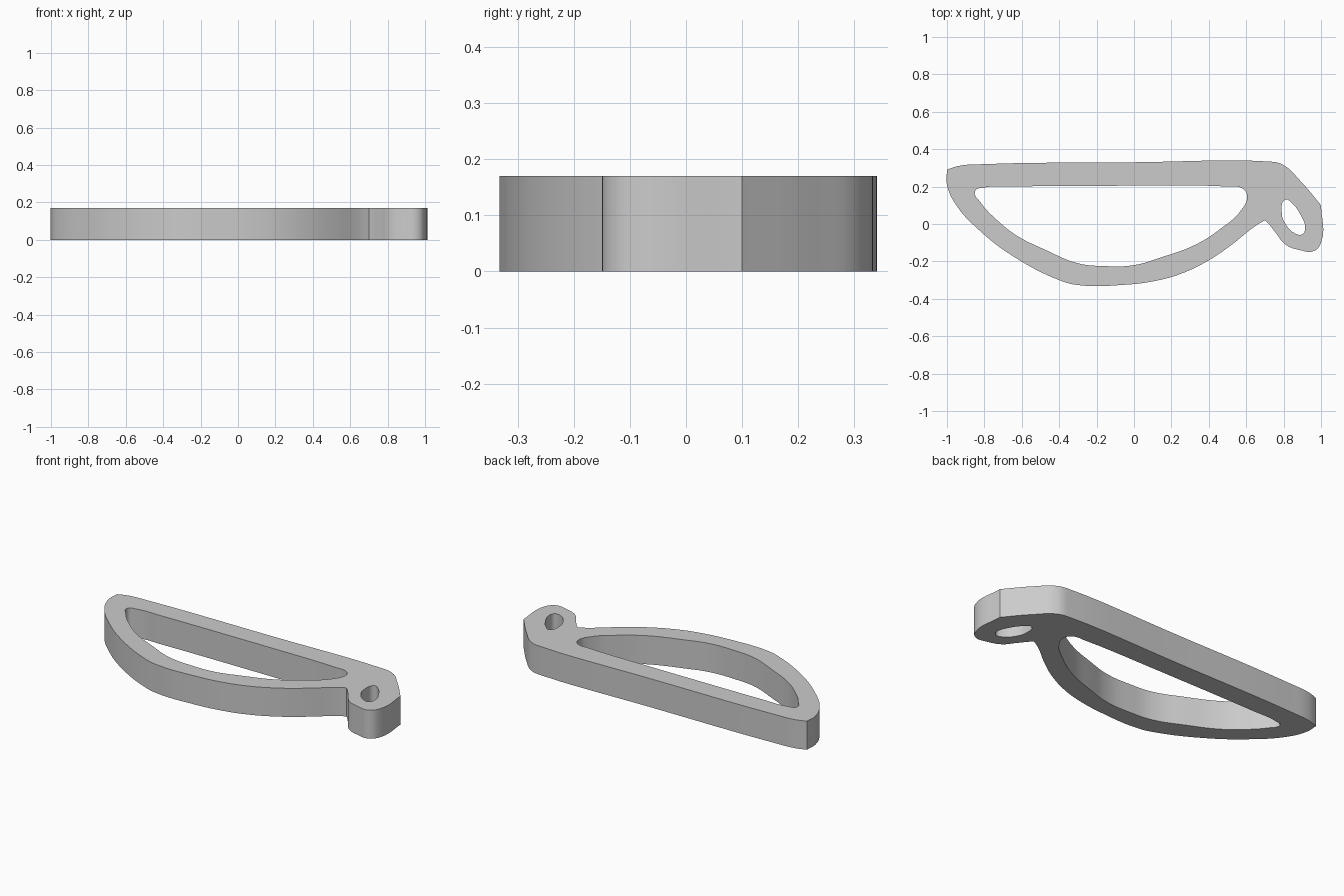
import bpy
import bmesh
import math

THICKNESS = 0.17

# Remove the default object
cube = bpy.data.objects.get("Cube")
if cube:
    bpy.data.objects.remove(cube, do_unlink=True)


def make_material(name, color):
    material = bpy.data.materials.new(name)
    material.use_nodes = True
    material.diffuse_color = color
    shader = next(n for n in material.node_tree.nodes if n.type == 'BSDF_PRINCIPLED')
    shader.inputs["Base Color"].default_value = color
    return material


def add_loop(curve, points, corners=()):
    """Add a closed rounded outline; points listed in corners stay sharp."""
    spline = curve.splines.new('BEZIER')
    spline.bezier_points.add(len(points) - 1)
    spline.use_cyclic_u = True
    spline.resolution_u = 6
    for index, (knot, (x, y)) in enumerate(zip(spline.bezier_points, points)):
        knot.co = (x, y, 0)
        handle = 'VECTOR' if index in corners else 'AUTO'
        knot.handle_left_type = knot.handle_right_type = handle


# Outer edge: straight back bar, lug on the left end, bowed front bar
outer_edge = [
    (-1, .29), (-.94, .31), (-.8, .32), (0, .33), (.7, .335), (.79, .32),
    (.89, .23), (1, .1), (1, -.1), (.96, -.145), (.89, -.14), (.81, -.11),
    (.76, -.05), (.72, 0), (.7, .02), (.65, -.01), (.51, -.12), (.39, -.2),
    (.24, -.27), (.11, -.305), (-.05, -.325), (-.31, -.325), (-.4, -.3),
    (-.65, -.17), (-.82, -.04), (-.95, .1), (-1, .21)]

# Large window between the two bars
window_edge = [
    (-.85, .175), (-.8, .195), (-.65, .2), (0, .205), (.5, .2), (.58, .19),
    (.605, .15), (.57, .07), (.47, -.02), (.33, -.11), (.14, -.18),
    (0, -.22), (-.16, -.225), (-.3, -.21), (-.47, -.14), (-.63, -.06),
    (-.72, .01), (-.82, .115)]

# Slanted oval eyelet in the lug
eyelet_edge = [
    (.81, .13), (.845, .11), (.89, .05), (.915, -.02), (.9, -.055),
    (.86, -.05), (.81, 0), (.79, .06)]

# Extruded profile with both openings
profile = bpy.data.curves.new("handle_frame", 'CURVE')
profile.dimensions = '2D'
profile.fill_mode = 'BOTH'
profile.extrude = THICKNESS / 2
add_loop(profile, outer_edge, corners=(0, 3, 7, 14))
add_loop(profile, window_edge, corners=(3,))
add_loop(profile, eyelet_edge)
frame = bpy.data.objects.new("handle_frame", profile)
bpy.context.collection.objects.link(frame)

# Convert to one closed mesh resting on the ground
bpy.ops.object.select_all(action='DESELECT')
frame.select_set(True)
bpy.context.view_layer.objects.active = frame
bpy.ops.object.convert(target='MESH')
mesh = frame.data
bm = bmesh.new()
bm.from_mesh(mesh)
bmesh.ops.remove_doubles(bm, verts=bm.verts, dist=0.0005)
bmesh.ops.translate(bm, verts=bm.verts, vec=(0, 0, THICKNESS / 2))
bmesh.ops.recalc_face_normals(bm, faces=bm.faces)
bm.to_mesh(mesh)
bm.free()

# Plain grey finish, rounded walls with crisp rims
mesh.materials.clear()
mesh.materials.append(make_material("plain_grey", (0.6, 0.6, 0.6, 1)))
bpy.ops.object.shade_smooth_by_angle(angle=math.radians(30))
